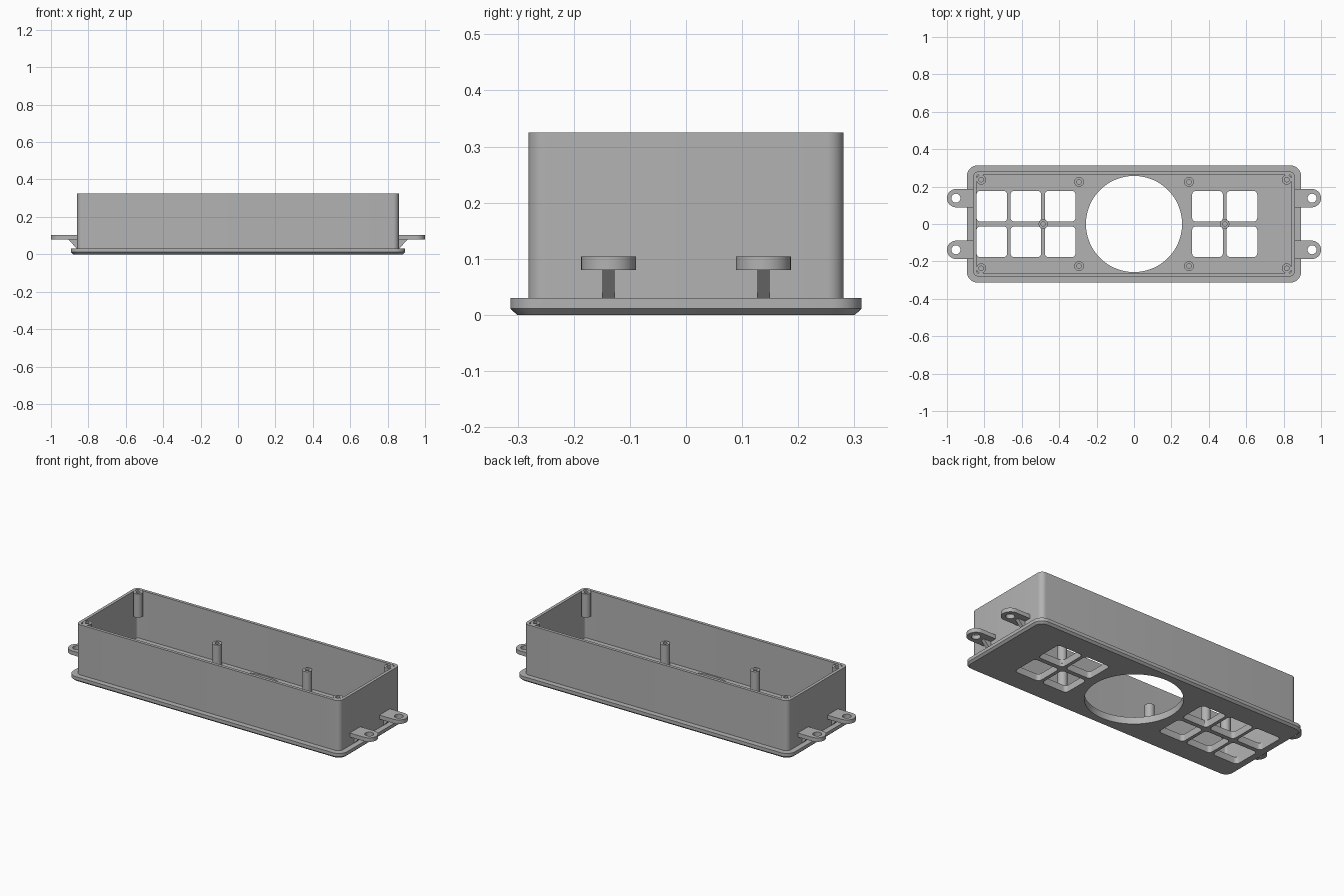
import bpy, bmesh, math
from mathutils import Matrix

default = bpy.data.objects.get("Cube")
if default:
    bpy.data.objects.remove(default)

grey = bpy.data.materials.new("plain grey plastic")
grey.use_nodes = True
grey.diffuse_color = (0.45, 0.45, 0.45, 1)
grey.node_tree.nodes["Principled BSDF"].inputs["Base Color"].default_value = (0.45, 0.45, 0.45, 1)

FLOOR, FLANGE, TOP = 0.04, 0.03, 0.325


def finish(name, bm):
    bmesh.ops.recalc_face_normals(bm, faces=bm.faces)
    mesh = bpy.data.meshes.new(name)
    bm.to_mesh(mesh)
    bm.free()
    mesh.materials.append(grey)
    obj = bpy.data.objects.new(name, mesh)
    bpy.context.collection.objects.link(obj)
    return obj


def rounded(hx, hy, r, steps=8):
    """Outline of a rounded rectangle, counter-clockwise."""
    pts = []
    for i, (sx, sy) in enumerate([(1, 1), (-1, 1), (-1, -1), (1, -1)]):
        for k in range(steps + 1):
            a = (i + k / steps) * math.pi / 2
            pts.append((sx * (hx - r) + r * math.cos(a), sy * (hy - r) + r * math.sin(a)))
    return pts


def loft(name, layers, cx=0, cy=0):
    """Closed solid through (outline, height) layers."""
    bm = bmesh.new()
    rings = [[bm.verts.new((cx + x, cy + y, z)) for x, y in pts] for pts, z in layers]
    for low, high in zip(rings, rings[1:]):
        for i in range(len(low)):
            j = (i + 1) % len(low)
            bm.faces.new((low[i], low[j], high[j], high[i]))
    bm.faces.new(rings[0][::-1])
    bm.faces.new(rings[-1])
    return finish(name, bm)


def box(name, hx, hy, r, z0, z1, cx=0, cy=0):
    pts = rounded(hx, hy, r)
    return loft(name, [(pts, z0), (pts, z1)], cx, cy)


def cylinder(name, r, z0, z1, cx=0, cy=0, n=32):
    pts = [(r * math.cos(math.tau * i / n), r * math.sin(math.tau * i / n)) for i in range(n)]
    return loft(name, [(pts, z0), (pts, z1)], cx, cy)


def combine(obj, tool, operation="DIFFERENCE"):
    """Apply a boolean and discard the tool."""
    mod = obj.modifiers.new("cut", "BOOLEAN")
    mod.operation, mod.solver, mod.object = operation, "EXACT", tool
    bpy.context.view_layer.objects.active = obj
    bpy.ops.object.modifier_apply(modifier=mod.name)
    bpy.data.objects.remove(tool)


def smooth(obj):
    bpy.ops.object.select_all(action="DESELECT")
    obj.select_set(True)
    bpy.context.view_layer.objects.active = obj
    bpy.ops.object.shade_smooth_by_angle(angle=math.radians(30))


# Flange with a chamfered underside, joined to the open tub
rim = rounded(0.893, 0.313, 0.055)
shell = loft("enclosure_shell", [(rounded(0.881, 0.301, 0.043), 0), (rim, 0.011), (rim, FLANGE)])
combine(shell, box("tub", 0.86, 0.281, 0.03, 0.015, TOP), "UNION")
combine(shell, box("cavity", 0.842, 0.263, 0.012, FLOOR, TOP + 0.1))

# Speaker opening and button windows in the floor
combine(shell, cylinder("round_opening", 0.257, -0.1, FLOOR + 0.05, n=96))
for x in (-0.76, -0.578, -0.395, 0.393, 0.577):
    for y in (-0.095, 0.095):
        combine(shell, box("window", 0.082, 0.082, 0.02, -0.1, FLOOR + 0.02, x, y))
smooth(shell)


def post(name, x, y, z0, z1, r=0.026):
    obj = cylinder(name, r, z0, z1, x, y)
    combine(obj, cylinder("screw_hole", 0.012, z1 - 0.1, z1 + 0.1, x, y, 24))
    smooth(obj)


# Screw posts: hanging in the corners, standing beside the opening
for sx, side in ((-1, "right"), (1, "left")):
    for sy, end in ((-1, "front"), (1, "back")):
        post(f"corner_post_{end}_{side}", sx * 0.817, sy * 0.237, 0.185, TOP - 0.001)
        post(f"inner_post_{end}_{side}", sx * 0.294, sy * 0.225, FLOOR - 0.005, 0.168)
    post(f"window_post_{side}", sx * 0.485, 0, FLOOR - 0.02, 0.16, 0.025)

# Mounting ears with a hole and a triangular gusset
for sx, side in ((-1, "right"), (1, "left")):
    for sy, end in ((-1, "front"), (1, "back")):
        y = sy * 0.138
        ear = box(f"mounting_ear_{end}_{side}", 0.1, 0.049, 0.0485, 0.08, 0.104, sx * 0.9, y)
        combine(ear, box("ear_trim", 0.1, 0.1, 0.01, 0, 0.2, sx * 0.752, y))
        combine(ear, cylinder("ear_hole", 0.024, 0, 0.2, sx * 0.952, y))
        smooth(ear)
        bm = bmesh.new()
        tri = [bm.verts.new((sx * x, y - 0.011, z))
               for x, z in ((0.852, 0.08), (0.852, 0.025), (0.862, 0.03), (0.907, 0.08))]
        face = bm.faces.new(tri)
        new = bmesh.ops.extrude_face_region(bm, geom=[face])["geom"]
        bmesh.ops.translate(bm, vec=(0, 0.022, 0),
                            verts=[v for v in new if isinstance(v, bmesh.types.BMVert)])
        finish(f"ear_gusset_{end}_{side}", bm)
